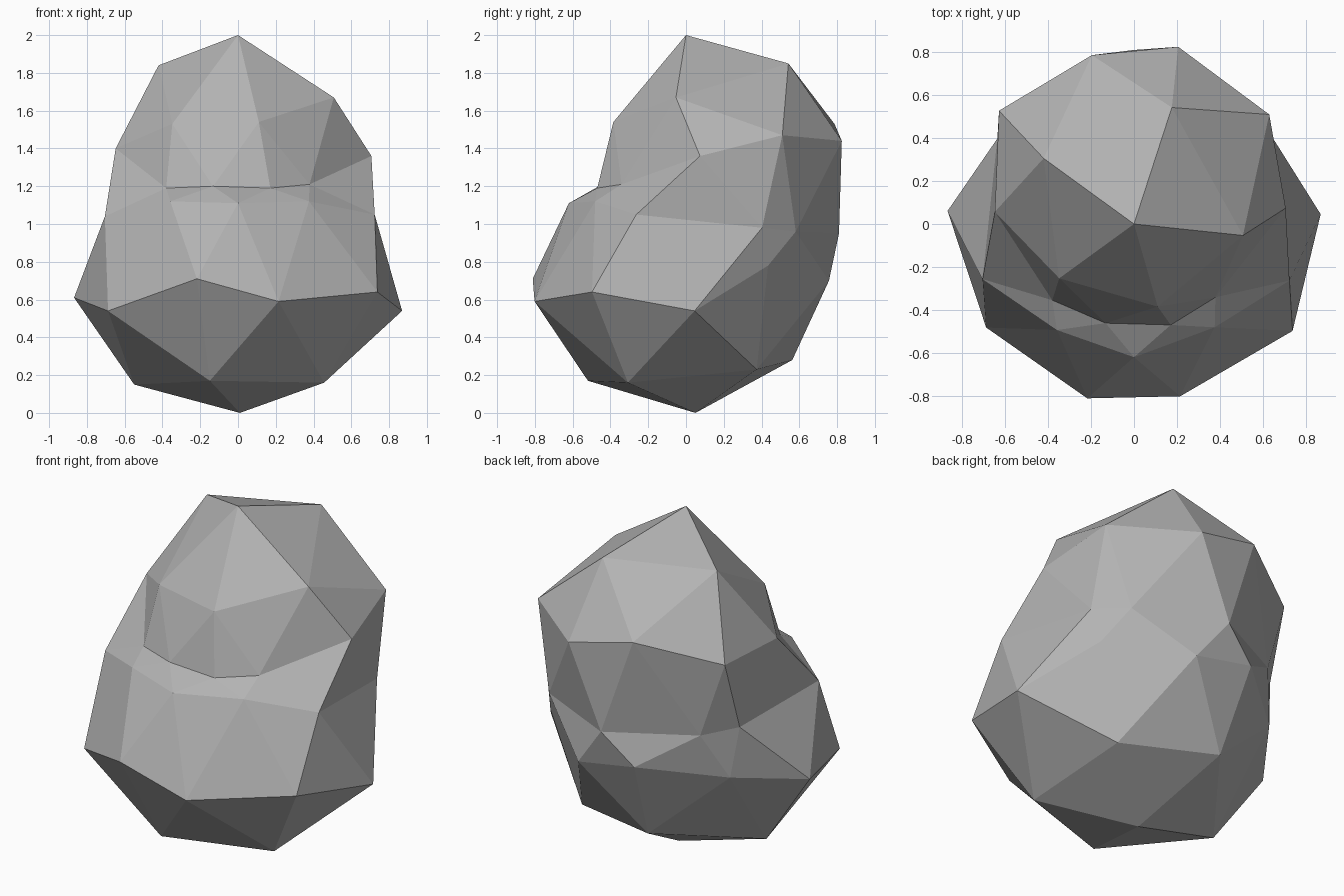
import bpy
import bmesh
from math import atan2, cos, degrees, radians, sin

# Remove only the default cube
default = bpy.data.objects.get("Cube")
if default:
    bpy.data.objects.remove(default, do_unlink=True)


def flat_material(name, color):
    material = bpy.data.materials.new(name)
    material.use_nodes = True
    material.diffuse_color = color
    shader = next(n for n in material.node_tree.nodes if n.type == 'BSDF_PRINCIPLED')
    shader.inputs["Base Color"].default_value = color
    shader.inputs["Roughness"].default_value = 1.0
    return material


def heading(vert):
    """Whole-degree direction of a vertex around the vertical axis."""
    return round(degrees(atan2(vert.co.y, vert.co.x))) % 360


def shape_ring(ring, radii, twists, heights):
    """Give each vertex of one ring its own radius, small twist and height."""
    for vert, radius, twist, height in zip(sorted(ring, key=heading), radii, twists, heights):
        angle = radians(heading(vert) + twist)
        vert.co = (radius * cos(angle), radius * sin(angle), height)


# Boulder cross-sections from top to bottom: radii, twists, heights
crown = ((.51, .57, .52, .43, .40), (-6, 0, 0, 0, -2), (1.67, 1.85, 1.84, 1.53, 1.54))
brow = ((.81, .81, .65, .48, .51), (3, -4, -5, 2, -6), (1.47, 1.53, 1.40, 1.20, 1.21))
shoulder = ((.71, .85, .82, .52, .50), (6, 4, -4, 7, 2), (1.36, 1.44, 1.41, 1.19, 1.19))
waist = ((.76, .77, .81, .74, .75, .75, .61, .62, .61, .77),
         (14, -5, 0, 5, -14, 2, 0, 0, 2, -2),
         (.98, .96, .95, .96, .99, 1.04, 1.12, 1.11, 1.12, 1.05))
belly = ((.74, .79, .87, .84, .89), (0, -4, -4, 3, 2), (.78, .77, .61, .71, .64))
hip = ((.87, .78, .74, .84, .83), (3, 4, 0, -1, -3), (.54, .70, .69, .54, .59))
foot = ((.57, .58, .55, .54, .55), (5, -4, -2, 2, 2), (.23, .28, .15, .17, .16))

# Faceted ball, reshaped ring by ring into the boulder
bm = bmesh.new()
bmesh.ops.create_icosphere(bm, subdivisions=2, radius=1)
ordered = sorted(bm.verts, key=lambda v: -v.co.z)
peak, base = ordered[0], ordered[-1]
start = 1
for section in (crown, brow, shoulder, waist, belly, hip, foot):
    count = len(section[0])
    shape_ring(ordered[start:start + count], *section)
    start += count
peak.co = (0, 0, 2)
base.co = (.01, .05, 0)
for face in bm.faces:
    face.smooth = False
bmesh.ops.recalc_face_normals(bm, faces=bm.faces)

mesh = bpy.data.meshes.new("boulder")
bm.to_mesh(mesh)
bm.free()
mesh.materials.append(flat_material("stone grey", (.45, .45, .45, 1)))
boulder = bpy.data.objects.new("boulder", mesh)
bpy.context.collection.objects.link(boulder)
